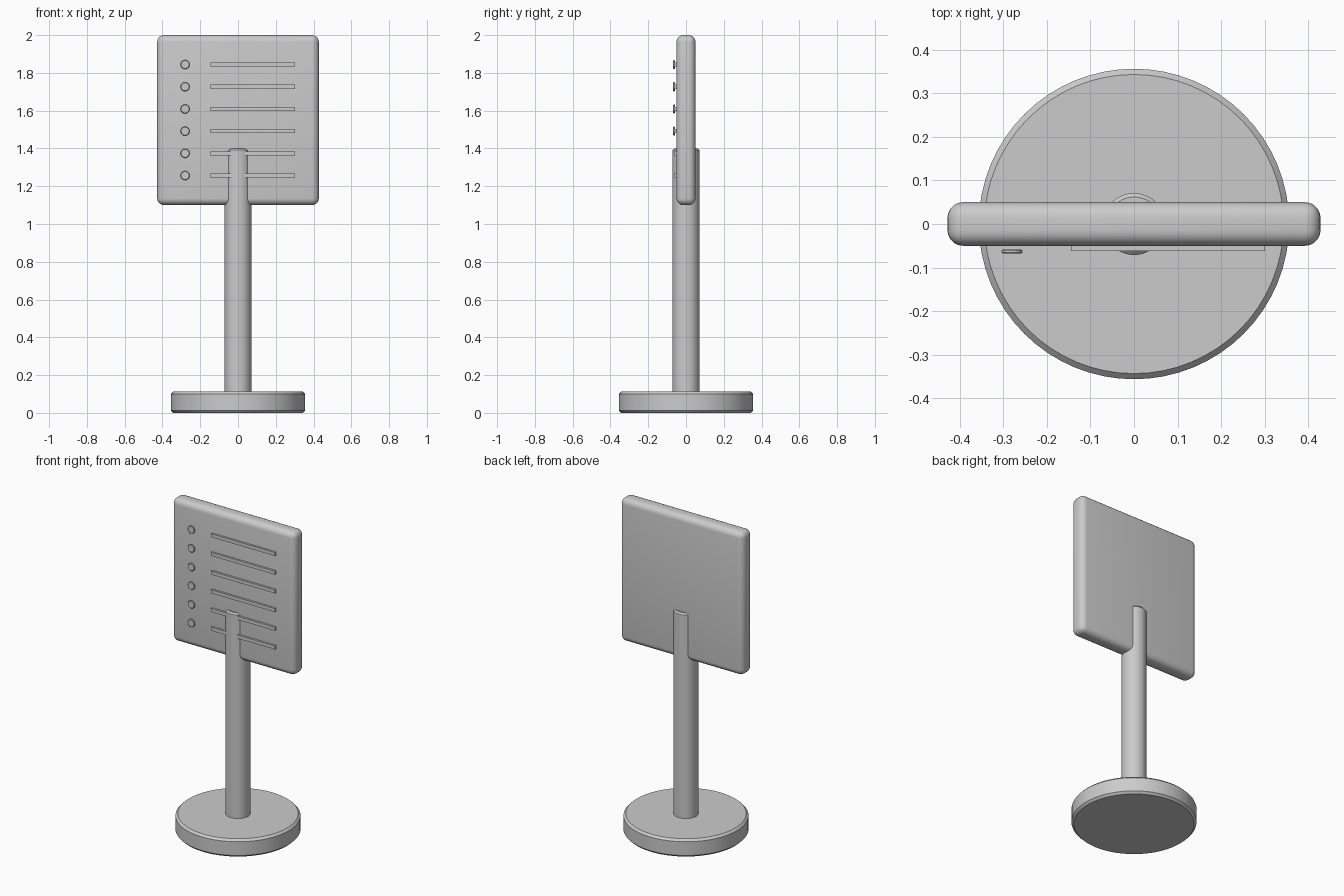
import bpy
from math import pi, radians

cube = bpy.data.objects.get("Cube")
if cube:
    bpy.data.objects.remove(cube, do_unlink=True)

grey = bpy.data.materials.new("grey")
grey.use_nodes = True
colour = (0.6, 0.6, 0.6, 1)
grey.diffuse_color = colour
grey.node_tree.nodes["Principled BSDF"].inputs["Base Color"].default_value = colour


def finish(name, bevel, segments):
    """Name, colour, bevel and smooth the active object."""
    obj = bpy.context.object
    obj.name = name
    obj.data.materials.append(grey)
    bpy.ops.object.transform_apply(location=False, rotation=True, scale=True)
    if bevel:
        mod = obj.modifiers.new("Bevel", "BEVEL")
        mod.width = bevel
        mod.segments = segments
        mod.limit_method = "ANGLE"
        mod.angle_limit = radians(40)
        bpy.ops.object.modifier_apply(modifier=mod.name)
    bpy.ops.object.shade_smooth_by_angle(angle=radians(30))


def box(name, centre, size, bevel=0, segments=1):
    bpy.ops.mesh.primitive_cube_add(size=1, location=centre)
    bpy.context.object.scale = size
    finish(name, bevel, segments)


def cylinder(name, centre, radius, depth, bevel, sides=64, tilt=0):
    bpy.ops.mesh.primitive_cylinder_add(vertices=sides, radius=radius, depth=depth,
                                        location=centre, rotation=(tilt, 0, 0))
    finish(name, bevel, 1)


# Stand
cylinder("base", (0, 0, 0.056), 0.356, 0.112, 0.013)
cylinder("pole", (0, 0, 0.74), 0.071, 1.32, 0.009)

# Rounded sign board
box("board", (0, 0, 1.55), (0.856, 0.1, 0.9), 0.036, 5)

# Rows of a round bullet and a raised line
for row in range(6):
    z = 1.844 - row * 0.1175
    cylinder(f"bullet_{row + 1}", (-0.28, -0.063, z), 0.024, 0.01, 0.003, 32, pi / 2)
    box(f"line_{row + 1}", (0.078, -0.055, z), (0.446, 0.014, 0.022))
